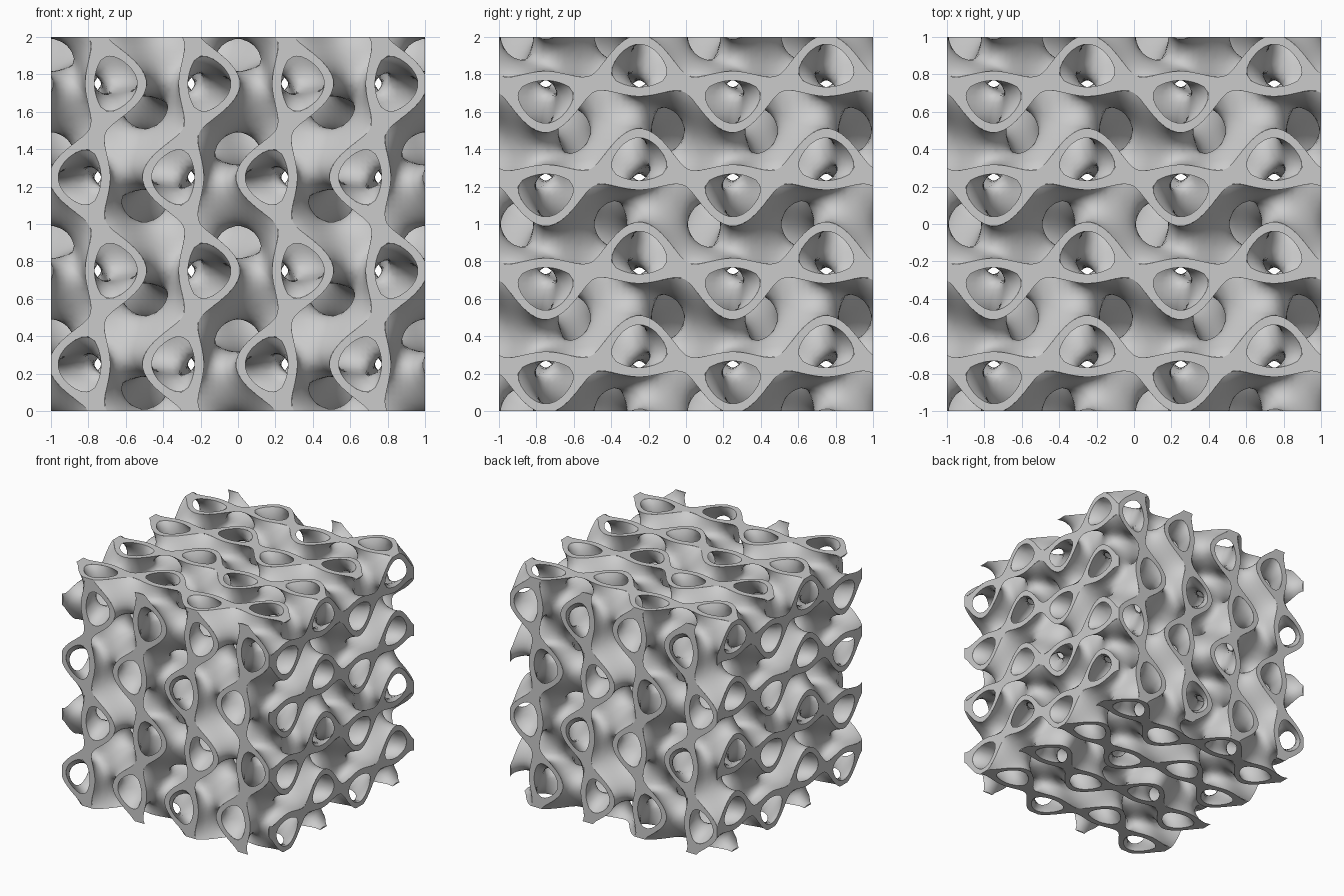
import bpy
import bmesh
from math import sin, cos, pi, radians
from mathutils import Vector

N = 60             # grid steps along the block
HALF = 0.35        # half thickness of the wall, as a field value
n, M = N + 1, N + 2

old = bpy.data.objects.get("Cube")
if old:
    bpy.data.objects.remove(old, do_unlink=True)


def field(x, y, z):
    """Periodic split surface field, one period per unit."""
    x, y, z = 2 * pi * x, 2 * pi * y, 2 * pi * z
    sx, sy, sz = sin(x), sin(y), sin(z)
    cx, cy, cz = cos(x), cos(y), cos(z)
    dx, dy, dz = 1 - 2 * sx * sx, 1 - 2 * sy * sy, 1 - 2 * sz * sz
    return (2.2 * (sx * cx * sz * cy + sy * cy * sx * cz + sz * cz * sy * cx)
            - 0.2 * (dx * dy + dy * dz + dz * dx) - 0.4 * (dx + dy + dz))


coord = [-1 + 2 * i / N for i in range(n)]
values = [field(x, y, z) for x in coord for y in coord for z in coord]
node_step = (n * n, n, 1)
cell_step = (M * M, M, 1)


def snap(p, locked, level):
    """Slide a point onto the level surface, staying on locked planes."""
    eps = 1e-4
    for _ in range(2):
        f = field(*p)
        grad = [0.0, 0.0, 0.0]
        for a in range(3):
            if not locked[a]:
                q = list(p)
                q[a] += eps
                grad[a] = (field(*q) - f) / eps
        size = sum(g * g for g in grad)
        if size < 1:
            break
        step = (level - f) / size
        limit = 0.02 / size ** 0.5
        step = max(-limit, min(limit, step))
        p = [max(-1, min(1, p[a] + step * grad[a])) for a in range(3)]
    return p


def wall_side(sign, verts, faces):
    """One skin of the wall: a quad for every grid edge that crosses it."""
    level = sign * HALF
    cells, quads = {}, []
    for a in range(3):
        sb, sc = cell_step[(a + 1) % 3], cell_step[(a + 2) % 3]
        limit = [n, n, n]
        limit[a] = N
        for i in range(limit[0]):
            for j in range(limit[1]):
                for k in range(limit[2]):
                    q = i * node_step[0] + j * n + k
                    f0 = values[q] - level
                    f1 = values[q + node_step[a]] - level
                    if (f0 > 0) == (f1 > 0):
                        continue
                    p = [coord[i], coord[j], coord[k]]
                    p[a] += f0 / (f0 - f1) * 2 / N
                    base = (i + 1) * M * M + (j + 1) * M + k + 1
                    ring = [base - sb - sc, base - sc, base, base - sb]
                    for key in ring:
                        c = cells.setdefault(key, [0, 0, 0, 0])
                        c[0] += p[0]
                        c[1] += p[1]
                        c[2] += p[2]
                        c[3] += 1
                    if (f1 > f0) != (sign > 0):
                        ring.reverse()
                    quads.append(ring)
    number = {}
    for key, c in cells.items():
        index = (key // (M * M), key // M % M, key % M)
        locked = [i in (0, N + 1) for i in index]
        p = snap([c[0] / c[3], c[1] / c[3], c[2] / c[3]], locked, level)
        number[key] = len(verts)
        verts.append((p[0], p[1], p[2] + 1))
    faces.extend([number[key] for key in ring] for ring in quads)


def clip(poly, sign):
    """Keep the part of a polygon on the wall side of one skin."""
    out = []
    for p, q in zip(poly, poly[1:] + poly[:1]):
        dp, dq = HALF - sign * p[3], HALF - sign * q[3]
        if dp >= 0:
            out.append(p)
        if (dp >= 0) != (dq >= 0):
            out.append(p.lerp(q, dp / (dp - dq)))
    return out


def cut_face(a, side, verts, faces):
    """Flat cut through the wall on one side of the block."""
    b, c = (a + 1) % 3, (a + 2) % 3

    def corner(i, j):
        index = [0, 0, 0]
        index[a], index[b], index[c] = side * N, i, j
        f = values[sum(s * t for s, t in zip(index, node_step))]
        return Vector([coord[t] for t in index] + [f])

    for i in range(N):
        for j in range(N):
            poly = [corner(i, j), corner(i + 1, j),
                    corner(i + 1, j + 1), corner(i, j + 1)]
            poly = clip(poly, 1)
            poly = clip(poly, -1) if poly else poly
            if len(poly) < 3:
                continue
            if side == 0:
                poly.reverse()
            faces.append(range(len(verts), len(verts) + len(poly)))
            verts.extend((p[0], p[1], p[2] + 1) for p in poly)


def add_object(name, verts, faces, material):
    mesh = bpy.data.meshes.new(name)
    mesh.from_pydata(verts, [], [list(f) for f in faces])
    mesh.materials.append(material)
    obj = bpy.data.objects.new(name, mesh)
    bpy.context.collection.objects.link(obj)
    return obj


# Plain grey
grey = bpy.data.materials.new("light_grey")
grey.use_nodes = True
colour = (0.6, 0.6, 0.6, 1)
grey.diffuse_color = colour
grey.node_tree.nodes["Principled BSDF"].inputs["Base Color"].default_value = colour

# Curved walls, both skins
verts, faces = [], []
for sign in (1, -1):
    wall_side(sign, verts, faces)
walls = add_object("lattice_walls", verts, faces, grey)

# Flat cuts on the six sides of the block
verts, faces = [], []
for axis in range(3):
    for side in (0, 1):
        cut_face(axis, side, verts, faces)
cuts = add_object("flat_cut_faces", verts, faces, grey)
bm = bmesh.new()
bm.from_mesh(cuts.data)
bmesh.ops.remove_doubles(bm, verts=bm.verts, dist=1e-5)
bm.to_mesh(cuts.data)
bm.free()

# Smooth shading on the curved walls
bpy.ops.object.select_all(action='DESELECT')
walls.select_set(True)
bpy.context.view_layer.objects.active = walls
bpy.ops.object.shade_smooth_by_angle(angle=radians(40))
